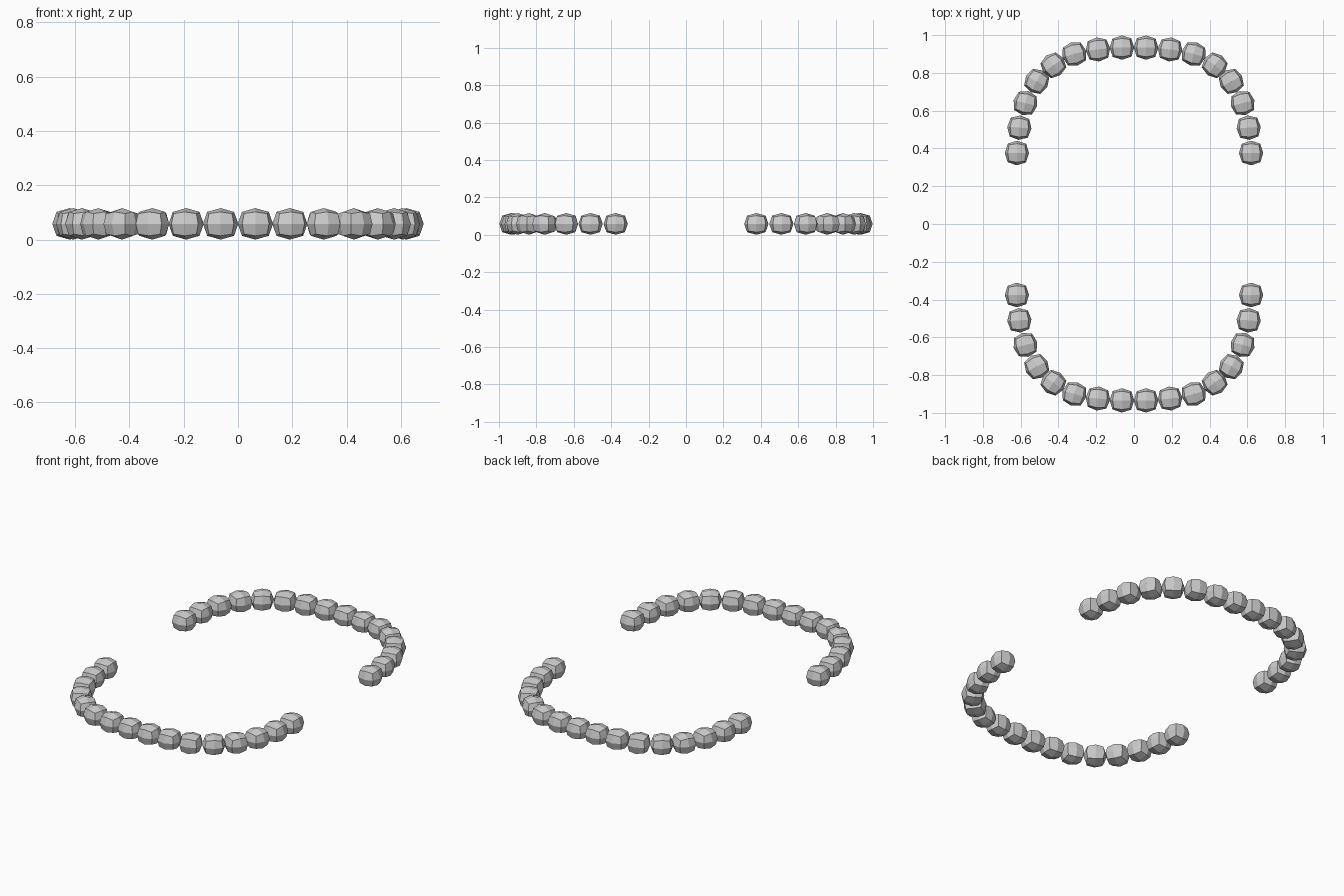
import bpy, bmesh
from math import radians
from mathutils import Matrix, Vector

if "Cube" in bpy.data.objects:
    bpy.data.objects.remove(bpy.data.objects["Cube"])

# Half size of one bead
R = Vector((0.065, 0.064, 0.058))
EDGE, CORNER = 0.76, 0.65   # rounding of edge midpoints and corners

# Beads of one quarter: x, y, turn in degrees
QUARTER = [(0.064, 0.934, -1), (0.191, 0.924, -6), (0.316, 0.9, -16), (0.427, 0.84, -36),
           (0.515, 0.755, -62), (0.575, 0.64, -76), (0.607, 0.51, -86), (0.62, 0.376, -89)]


def bead_mesh():
    # Rounded cube with 2 x 2 facets on each side
    bm = bmesh.new()
    bmesh.ops.create_cube(bm, size=2)
    bmesh.ops.subdivide_edges(bm, edges=bm.edges[:], cuts=1, use_grid_fill=True)
    for v in bm.verts:
        axes = sum(abs(c) > 0.5 for c in v.co)
        k = {1: 1.0, 2: EDGE, 3: CORNER}[axes]
        v.co = Vector([c * k * r for c, r in zip(v.co, R)])
    me = bpy.data.meshes.new("bead")
    bm.to_mesh(me)
    bm.free()
    return me


def bead_arc(name, bead, side):
    bm = bmesh.new()
    for x, y, turn in QUARTER:
        for sx in (1, -1):
            start = len(bm.verts)
            bm.from_mesh(bead)
            bm.verts.ensure_lookup_table()
            place = (Matrix.Translation((sx * x, side * y, R.z))
                     @ Matrix.Rotation(radians(sx * side * turn), 4, 'Z'))
            bmesh.ops.transform(bm, matrix=place, verts=bm.verts[start:])
    bmesh.ops.recalc_face_normals(bm, faces=bm.faces[:])
    me = bpy.data.meshes.new(name)
    bm.to_mesh(me)
    bm.free()
    bpy.context.collection.objects.link(bpy.data.objects.new(name, me))


# Two facing horseshoe rows of beads
bead = bead_mesh()
bead_arc("back_bead_arc", bead, 1)
bead_arc("front_bead_arc", bead, -1)
bpy.data.meshes.remove(bead)
